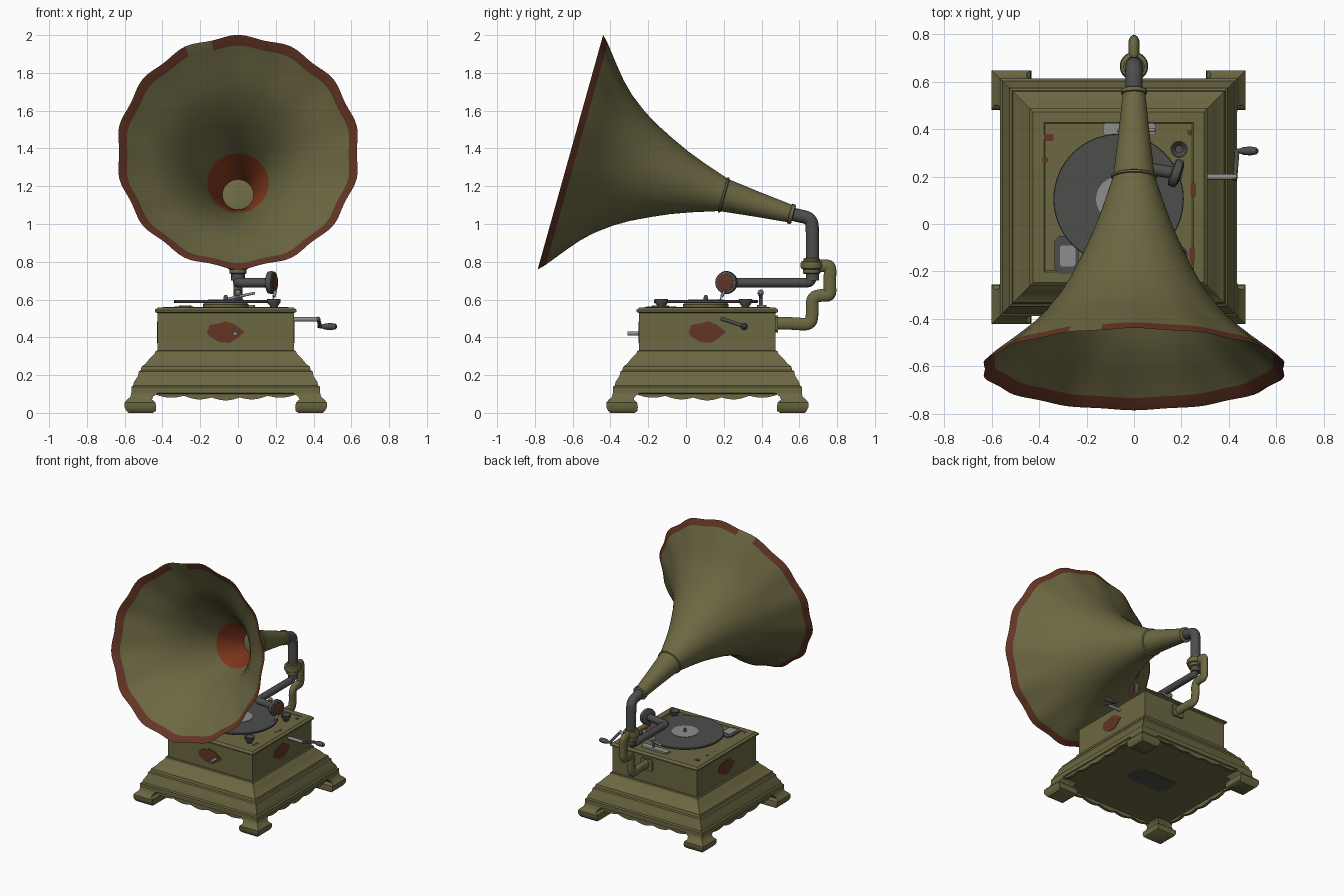
import bpy, bmesh, math
from mathutils import Vector, Matrix

if "Cube" in bpy.data.objects:
    bpy.data.objects.remove(bpy.data.objects["Cube"])

def mat(name, c):
    m = bpy.data.materials.new(name)
    m.diffuse_color = (*c, 1)
    m.use_nodes = True
    m.node_tree.nodes["Principled BSDF"].inputs["Base Color"].default_value = m.diffuse_color
    return m

OLIVE = mat("olive_paint", (0.15, 0.138, 0.055))
RUST = mat("rust_brown", (0.125, 0.035, 0.018))
RED = mat("red_throat", (0.24, 0.042, 0.014))
DARK = mat("dark_metal", (0.075, 0.075, 0.073))
LIGHT = mat("light_metal", (0.27, 0.27, 0.27))
CX, CY = -0.065, 0.113          # middle of the cabinet

def finish(ob, angle=35):
    bpy.ops.object.select_all(action='DESELECT')
    ob.select_set(True)
    bpy.context.view_layer.objects.active = ob
    bpy.ops.object.shade_smooth_by_angle(angle=math.radians(angle))
    return ob

def add(name, bm, mats, angle=35):
    bmesh.ops.recalc_face_normals(bm, faces=bm.faces)
    me = bpy.data.meshes.new(name)
    bm.to_mesh(me)
    bm.free()
    for m in mats:
        me.materials.append(m)
    ob = bpy.data.objects.new(name, me)
    bpy.context.collection.objects.link(ob)
    return finish(ob, angle)

def loft(name, rings, m, angle=35, tag=None):
    """Skin a list of closed rings and cap both ends."""
    bm = bmesh.new()
    vs = [[bm.verts.new(p) for p in r] for r in rings]
    n = len(vs[0])
    for k, (a, b) in enumerate(zip(vs, vs[1:])):
        for i in range(n):
            f = bm.faces.new((a[i], a[(i + 1) % n], b[(i + 1) % n], b[i]))
            if tag:
                f.material_index = tag(k, i)
    bm.faces.new(vs[0][::-1])
    bm.faces.new(vs[-1])
    return add(name, bm, m if isinstance(m, list) else [m], angle)

def lathe(name, prof, loc, m, axis=(0, 0, 1), seg=32):
    """prof is (radius, height along the axis)."""
    M = Matrix.Translation(loc) @ Vector(axis).to_track_quat('Z', 'Y').to_matrix().to_4x4()
    return loft(name, [[M @ Vector((r * math.cos(2 * math.pi * i / seg), r * math.sin(2 * math.pi * i / seg), h))
                        for i in range(seg)] for r, h in prof], m)

def rod(name, p, q, r, m, seg=16):
    p, q = Vector(p), Vector(q)
    return lathe(name, [(r, 0), (r, (q - p).length)], p, m, q - p, seg)

def tube(name, pts, r, m, sx=1):
    cu = bpy.data.curves.new(name, 'CURVE')
    cu.dimensions = '3D'
    cu.bevel_depth, cu.bevel_resolution, cu.use_fill_caps = r, 5, True
    s = cu.splines.new('NURBS')
    s.points.add(len(pts) - 1)
    for sp, p in zip(s.points, pts):
        sp.co = (*p, 1)
    s.order_u, s.use_endpoint_u, s.resolution_u = 3, True, 6
    cu.materials.append(m)
    ob = bpy.data.objects.new(name, cu)
    bpy.context.collection.objects.link(ob)
    bpy.ops.object.select_all(action='DESELECT')
    ob.select_set(True)
    bpy.context.view_layer.objects.active = ob
    bpy.ops.object.convert(target='MESH')
    ob = bpy.context.object
    ob.scale.x = sx
    return finish(ob)

def prism(name, pts, M, h, m):
    """Flat outline in local xy raised by h along local z."""
    return loft(name, [[M @ Vector((x, y, z)) for x, y in pts] for z in (0, h)], m)

def side(k, d, z):
    """Frame on cabinet side k (0 front, 1 right, 2 back, 3 left)."""
    return (Matrix.Translation((CX, CY, z)) @ Matrix.Rotation(k * math.pi / 2, 4, 'Z')
            @ Matrix.Translation((0, -d, 0)) @ Matrix.Rotation(math.pi / 2, 4, 'X'))

def rect(w, h, c=0.0):
    return [(-w, -h + c), (-w + c, -h), (w - c, -h), (w, -h + c),
            (w, h - c), (w - c, h), (-w + c, h), (-w, h - c)]

# cabinet: square moulding profile (half width, z)
prof = [(.49, .10), (.50, .105), (.50, .138), (.49, .145), (.485, .165), (.465, .195), (.46, .22),
        (.45, .226), (.445, .245), (.425, .26), (.405, .285), (.375, .315), (.372, .328), (.361, .33),
        (.361, .528), (.375, .535), (.375, .545), (.36, .558), (.315, .56), (.31, .556)]
loft("cabinet", [[(CX + sx * w, CY + sy * w, z) for sx, sy in ((-1, -1), (1, -1), (1, 1), (-1, 1))]
                 for w, z in prof], OLIVE, 25)

# bracket feet: (inner edge, outer edge, z)
foot = [(.385, .515, 0), (.37, .525, .01), (.368, .535, .03), (.372, .535, .055),
        (.39, .522, .07), (.385, .505, .085), (.36, .50, .105)]
for name, sx, sy in (("front_left", -1, -1), ("front_right", 1, -1), ("back_right", 1, 1), ("back_left", -1, 1)):
    loft("foot_" + name, [[(CX + sx * x, CY + sy * y, z) for x, y in ((a, a), (b, a), (b, b), (a, b))]
                          for a, b, z in foot], OLIVE)

# scalloped aprons and rust patches on the sides
wave = [(-.37 + .74 * i / 40, .088 - .014 * abs(math.sin(math.pi * i / 8))
         + .008 * math.cos(math.pi * i / 20)) for i in range(41)]
patch = [(-.10, 0), (-.085, .04), (-.03, .05), (0, .06), (.045, .045), (.10, .005),
         (.06, -.03), (.02, -.055), (-.035, -.05), (-.085, -.02)]
for k, s in enumerate(("front", "right", "back", "left")):
    prism("apron_" + s, wave + [(.37, .11), (-.37, .11)], side(k, .47, 0), .022, OLIVE)
    if s != "back":
        prism("rust_patch_" + s, patch, side(k, .36, .425), .004, RUST)
prism("underside_plate", rect(.17, .085, .03), Matrix.Translation((CX, CY, .095)), .006, DARK)

# small plates on the deck
def deck(name, x, y, w, h, c, m, z=.554, t=.006):
    prism(name, rect(w, h, c), Matrix.Translation((x, y, z)), t, m)
for i, (x, y, w, h) in enumerate(((-.36, .365, .02, .015), (-.375, .27, .012, .012), (.235, .385, .01, .012),
                                  (.25, .145, .012, .03), (.245, -.13, .012, .03))):
    deck("deck_rust_%d" % i, x, y, w, h, .005, RUST)
deck("control_plate", -.285, -.13, .05, .08, .02, DARK, t=.01)
deck("control_inset", -.28, -.135, .033, .045, .01, LIGHT, t=.014)
deck("brake_plate", -.02, .40, .11, .025, .008, LIGHT, t=.018)
rod("brake_lever", (.0, .395, .56), (.0, .395, .63), .009, DARK)
rod("brake_bar", (-.07, .395, .60), (.09, .395, .635), .007, LIGHT)
lathe("brake_knob", [(.002, -.018), (.013, -.012), (.017, 0), (.013, .012), (.002, .018)], (0, .395, .635), LIGHT)
for n, y in (("back", .315), ("front", -.13)):
    lathe("needle_cup_" + n, [(.018, .55), (.022, .568), (.034, .582), (.036, .602), (.030, .602), (.016, .585)],
          (.19, y, 0), DARK)

# turntable and record
lathe("platter", [(.12, .555), (.12, .575), (.11, .584)], (CX, CY - .008, 0), OLIVE, seg=48)
lathe("record", [(.272, .582), (.275, .585), (.275, .594), (.272, .597)], (CX, CY - .008, 0), DARK, seg=64)
lathe("record_label", [(.095, .596), (.095, .600)], (CX, CY - .008, 0), LIGHT, seg=40)
lathe("spindle", [(.012, .598), (.012, .612), (.006, .625)], (CX, CY - .008, 0), DARK, seg=16)

# front key and side crank
rod("front_key", (-.015, -.24, .42), (-.015, -.31, .42), .011, LIGHT)
rod("crank_shaft", (.28, .198, .495), (.43, .198, .495), .012, LIGHT)
rod("crank_arm", (.425, .185, .50), (.435, .31, .457), .010, DARK)
lathe("crank_handle", [(.008, -.01), (.010, .015), (.016, .03), (.019, .06), (.015, .085), (.005, .095)],
      (.43, .308, .457), DARK, (1, 0, 0), 20)

# horn: straight axis A, mouth plane spanned by X and U
C, A, U = Vector((0, -.612, 1.38)), Vector((0, .963, -.269)), Vector((0, .269, .963))
hp = [(1.221, .046), (1.03, .066), (.843, .088), (.70, .135), (.60, .172), (.50, .217), (.40, .266), (.322, .313),
      (.231, .381), (.17, .44), (.11, .51), (.035, .602), (0, .637)]
N, LOBES = 112, 14
def horn_ring(t, r):
    ring = []
    for i in range(N):
        th = 2 * math.pi * i / N
        w = 1 - .013 * math.cos(LOBES * th) * max(0, 1 - t / .25)
        ring.append(C + A * t + (Vector((1, 0, 0)) * math.cos(th) + U * math.sin(th)) * r * w)
    return ring
n = len(hp)
def horn_tag(k, i):
    j = k if k < n else 2 * n - 2 - k      # segment index on the shared profile
    if j >= n - 2:
        return 0 if 31 < i < 36 else 1     # rusty rim with one bare gap
    return 2 if k >= n and 2 <= j < 4 else (3 if k >= n and j < 2 else 0)
loft("horn", [horn_ring(t, r) for t, r in hp] + [horn_ring(t + .006, r - .01) for t, r in hp[::-1]],
     [OLIVE, RUST, RED, DARK], 50, horn_tag)
lathe("horn_joint_ring", [(.088, -.008), (.096, -.004), (.096, .004), (.088, .008)], C + A * .843, OLIVE, A, 48)
lathe("horn_end_ring", [(.046, -.012), (.054, -.008), (.054, .008), (.046, .012)], C + A * 1.215, OLIVE, A, 32)

# elbow, swivel joint and support bracket
tube("horn_elbow", [C + A * 1.16, C + A * 1.24, (0, .665, 1.03), (0, .67, .95), (0, .67, .86), (0, .67, .70)], .036, DARK)
lathe("swivel_joint", [(.038, .735), (.046, .74), (.046, .76), (.056, .765), (.06, .78), (.056, .80), (.044, .805),
                       (.044, .815), (.037, .82)], (0, .665, 0), OLIVE)
tube("support_bracket", [(0, .46, .475), (0, .56, .475), (0, .66, .465), (0, .67, .53), (0, .665, .61), (0, .72, .625),
                         (0, .765, .62), (0, .76, .69), (0, .765, .775), (0, .74, .78), (0, .67, .78)], .034, OLIVE, .7)
prism("bracket_flange", rect(.05, .045, .01), side(2, .355, .47) @ Matrix.Translation((CX, 0, 0)), .018, OLIVE)

# tone arm with sound box and needle
tube("tone_arm", [(0, .67, .75), (0, .67, .69), (0, .62, .69), (0, .45, .69), (0, .30, .69), (0, .235, .69),
                  (.06, .235, .69), (.17, .215, .69)], .026, DARK)
ax = Vector((.94, -.33, 0))
S = Vector((.178, .214, .69))
lathe("sound_box", [(.045, -.022), (.058, -.016), (.061, 0), (.058, .014), (.046, .018)], S, DARK, ax, 40)
lathe("sound_box_diaphragm", [(.044, .015), (.044, .021), (.012, .024)], S, RUST, ax, 32)
rod("needle_holder", S + Vector((.02, -.01, -.045)), S + Vector((.012, -.025, -.075)), .008, LIGHT)
rod("needle", S + Vector((.012, -.025, -.07)), S + Vector((.006, -.035, -.094)), .003, LIGHT, 8)
